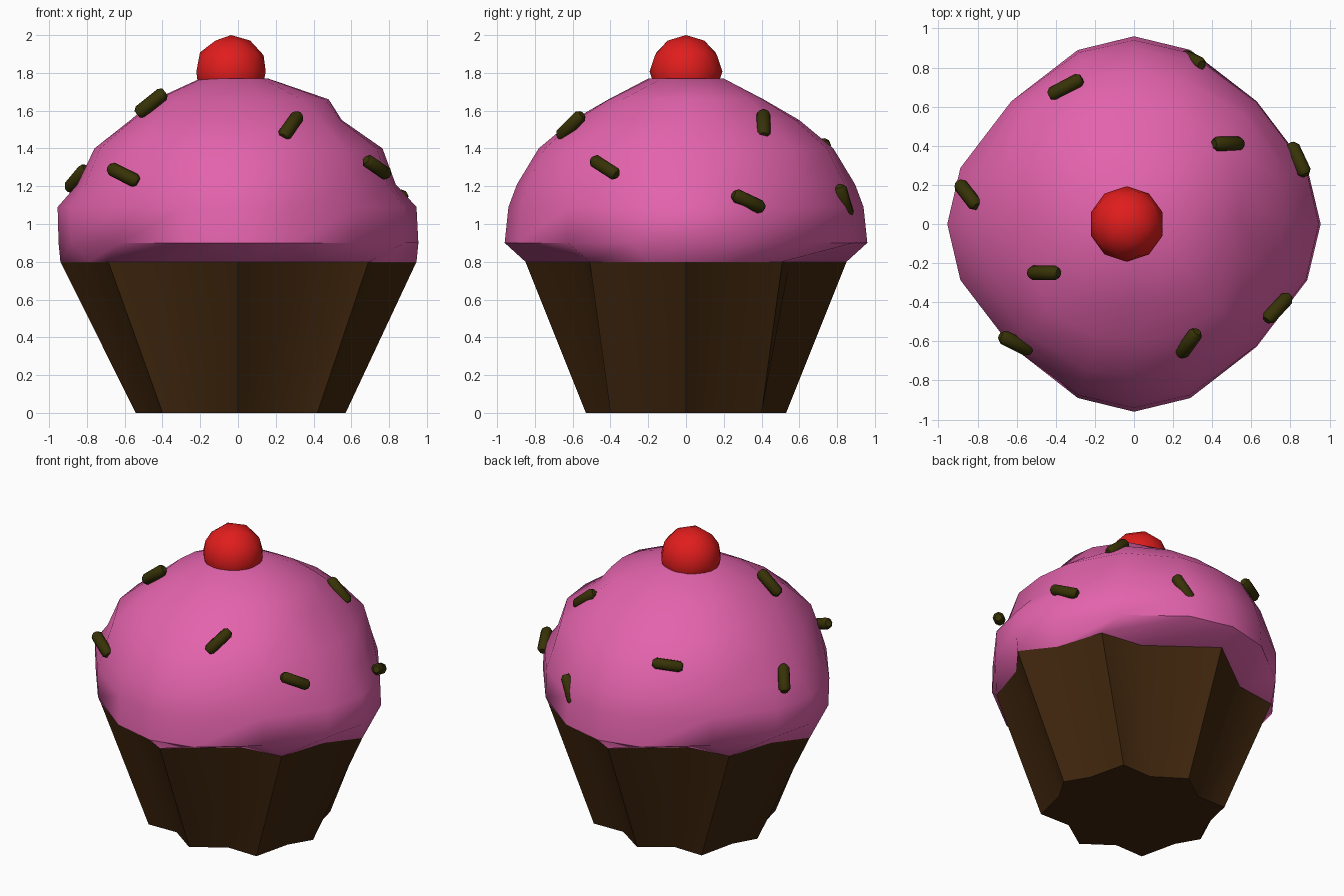
import bpy
import bmesh
from math import cos, sin, pi
from mathutils import Vector

cube = bpy.data.objects.get("Cube")
if cube:
    bpy.data.objects.remove(cube, do_unlink=True)


def material(name, colour):
    mat = bpy.data.materials.new(name)
    mat.use_nodes = True
    mat.diffuse_color = (*colour, 1)
    mat.node_tree.nodes["Principled BSDF"].inputs["Base Color"].default_value = (*colour, 1)
    return mat


brown = material("chocolate brown", (0.05, 0.019, 0.004))
pink = material("frosting pink", (0.77, 0.125, 0.415))
red = material("cherry red", (0.75, 0.012, 0.012))
olive = material("sprinkle olive", (0.038, 0.032, 0.002))


def finish(name, bm, mat, angle):
    """Turn a bmesh into a shaded object."""
    bmesh.ops.recalc_face_normals(bm, faces=bm.faces)
    mesh = bpy.data.meshes.new(name)
    bm.to_mesh(mesh)
    bm.free()
    mesh.materials.append(mat)
    obj = bpy.data.objects.new(name, mesh)
    bpy.context.collection.objects.link(obj)
    bpy.ops.object.select_all(action="DESELECT")
    obj.select_set(True)
    bpy.context.view_layer.objects.active = obj
    bpy.ops.object.shade_smooth_by_angle(angle=angle)
    return obj


def loft(name, rings, mat, angle):
    """Bridge a stack of equal rings and cap both ends."""
    bm = bmesh.new()
    loops = [[bm.verts.new(p) for p in ring] for ring in rings]
    n = len(loops[0])
    for low, high in zip(loops, loops[1:]):
        for i in range(n):
            j = (i + 1) % n
            bm.faces.new((low[i], low[j], high[j], high[i]))
    bm.faces.new(loops[0])
    bm.faces.new(loops[-1])
    return finish(name, bm, mat, angle)


def fluted_ring(z, quarter, left_scale):
    """Mirror a quarter outline, running from +x to +y, into a closed ring."""
    half = quarter + [(-x * left_scale, y) for x, y in quarter[-2::-1]]
    return [(x, y, z) for x, y in half + [(x, -y) for x, y in half[-2:0:-1]]]


def frosting_ring(z, right, left, side, pinch):
    """Sixteen-sided ring: own radius right, left and along y, pinched on diagonals."""
    points = []
    for i in range(16):
        a = i * pi / 8
        a -= 0.08 * sin(4 * a)
        rx = right if cos(a) > 0 else left
        r = rx * cos(a) ** 2 + side * sin(a) ** 2 - pinch * sin(2 * a) ** 2
        points.append((r * cos(a), r * sin(a), z))
    return points


# Fluted paper cup with eight ridges
cup_base = fluted_ring(0, [(0.57, 0), (0.48, 0.15), (0.42, 0.4), (0.2, 0.395), (0, 0.53)], 0.95)
cup_rim = fluted_ring(0.8, [(0.945, 0), (0.79, 0.2), (0.69, 0.51), (0.4, 0.55), (0, 0.85)], 0.995)
loft("cup", [cup_base, cup_rim], brown, 0.6)

# Frosting: height, right radius, left radius, side radius, diagonal pinch
layers = [
    (0.9, 0.955, 0.95, 0.96, 0.07),
    (1.09, 0.945, 0.955, 0.94, 0.06),
    (1.21, 0.835, 0.85, 0.895, 0.02),
    (1.4, 0.765, 0.76, 0.78, -0.02),
    (1.55, 0.55, 0.57, 0.6, -0.04),
    (1.66, 0.48, 0.44, 0.41, -0.03),
    (1.77, 0.16, 0.2, 0.2, 0),
]
loft("frosting", [cup_rim] + [frosting_ring(*layer) for layer in layers], pink, 0.8)

# Cherry
bm = bmesh.new()
bmesh.ops.create_icosphere(bm, subdivisions=2, radius=0.193)
bmesh.ops.translate(bm, verts=bm.verts, vec=(-0.037, 0, 1.807))
finish("cherry", bm, red, 0.8)

# Sprinkles: centre and direction
sprinkles = [
    ((0.28, -0.61, 1.52), (0.10, 0.14, 0.14)),
    ((0.735, -0.43, 1.30), (0.13, 0.14, -0.09)),
    ((-0.605, -0.61, 1.26), (0.16, -0.08, -0.08)),
    ((-0.46, -0.25, 1.64), (0.15, 0, 0.12)),
    ((-0.85, 0.15, 1.24), (0.10, -0.13, 0.12)),
    ((0.84, 0.33, 1.12), (0.08, -0.17, 0.08)),
    ((0.48, 0.41, 1.53), (0.15, 0, -0.13)),
    ((0.30, 0.835, 1.12), (0.08, -0.04, 0.14)),
    ((-0.35, 0.70, 1.41), (0.17, 0.09, 0.02)),
]
for number, (centre, direction) in enumerate(sprinkles, 1):
    turn = Vector(direction).to_track_quat("Z", "Y")
    rings = []
    for h, r in ((-0.095, 0.022), (-0.075, 0.037), (0.075, 0.037), (0.095, 0.022)):
        rings.append([Vector(centre) + turn @ Vector((r * cos(k * pi / 4), r * sin(k * pi / 4), h))
                      for k in range(8)])
    loft(f"sprinkle_{number}", rings, olive, 0.9)
